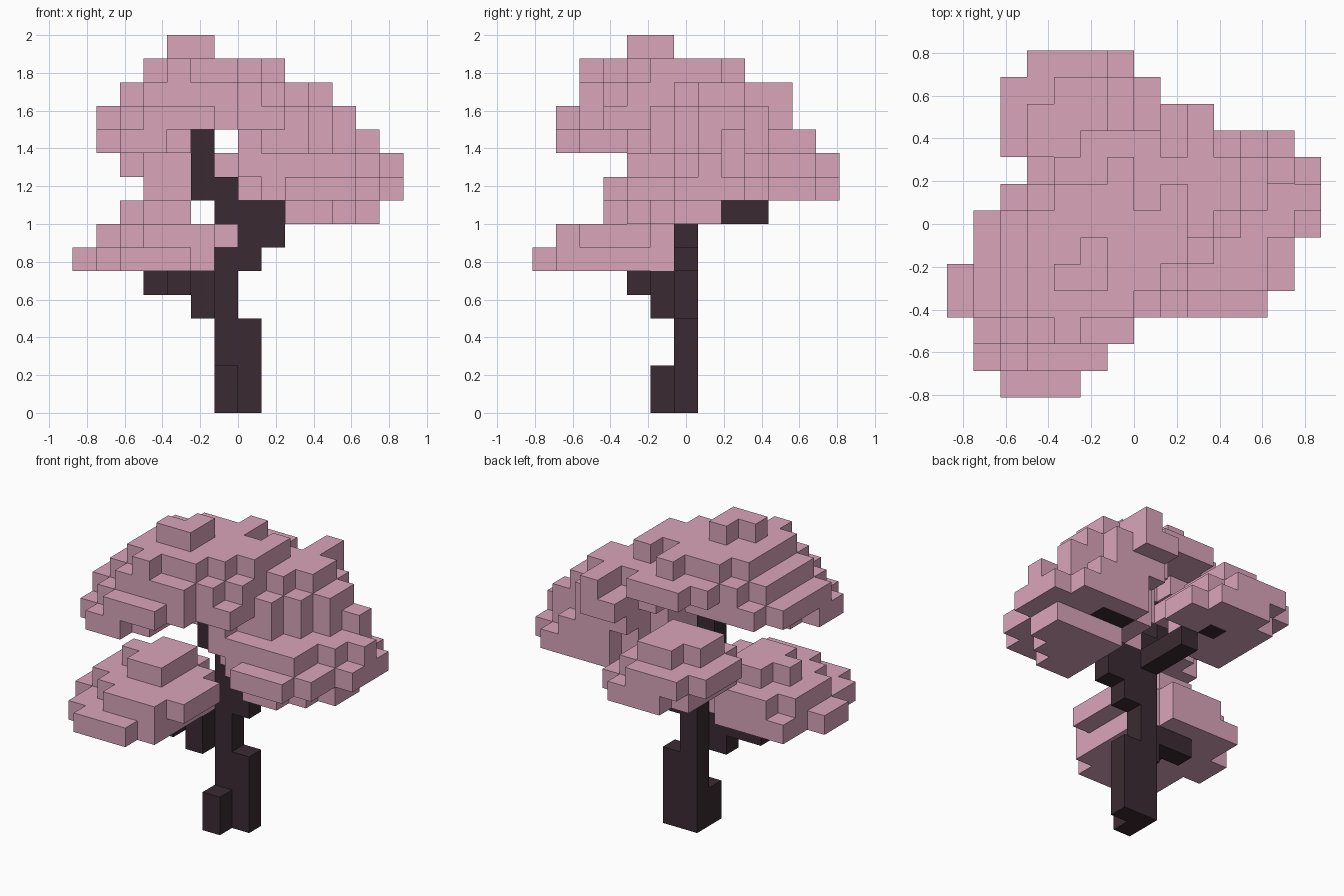
import bpy
import bmesh
from mathutils import Vector

default = bpy.data.objects.get("Cube")
if default:
    bpy.data.objects.remove(default, do_unlink=True)

CELL = 0.125                                # edge of one block
ORIGIN = Vector((-0.875, -0.8125, 0.0))     # low corner of the block grid


def make_material(name, colour):
    mat = bpy.data.materials.new(name)
    mat.use_nodes = True
    mat.diffuse_color = colour
    mat.node_tree.nodes["Principled BSDF"].inputs["Base Color"].default_value = colour
    return mat


def box(columns, rows, layers):
    """Blocks in an inclusive range of x columns, y rows and z layers."""
    return {(x, y, z)
            for x in range(columns[0], columns[1] + 1)
            for y in range(rows[0], rows[1] + 1)
            for z in range(layers[0], layers[1] + 1)}


def slab(layer, first_row, *spans):
    """One layer of blocks: an x span for each row, going front to back."""
    cells = set()
    for offset, span in enumerate(spans):
        row = first_row + offset
        cells |= box(span, (row, row), (layer, layer))
    return cells


def build_blocks(name, cells, occupied, material):
    """Mesh the outside faces of a set of blocks."""
    bm = bmesh.new()
    corners = {}

    def vertex(point):
        if point not in corners:
            corners[point] = bm.verts.new(ORIGIN + CELL * Vector(point))
        return corners[point]

    for cell in sorted(cells):
        for axis in range(3):
            u, v = (axis + 1) % 3, (axis + 2) % 3
            for side in (0, 1):
                neighbour = list(cell)
                neighbour[axis] += 2 * side - 1
                if tuple(neighbour) in occupied:
                    continue
                loop = []
                for du, dv in ((0, 0), (1, 0), (1, 1), (0, 1)):
                    point = list(cell)
                    point[axis] += side
                    point[u] += du
                    point[v] += dv
                    loop.append(vertex(tuple(point)))
                bm.faces.new(loop if side else loop[::-1])

    mesh = bpy.data.meshes.new(name)
    bm.to_mesh(mesh)
    bm.free()
    mesh.materials.append(material)
    obj = bpy.data.objects.new(name, mesh)
    bpy.context.collection.objects.link(obj)
    return obj


bark = make_material("dark bark", (0.042, 0.024, 0.032, 1.0))
blossom = make_material("dusty pink blossom", (0.7, 0.376, 0.49, 1.0))

# Trunk with a root stub at the front
trunk = (box((6, 7), (6, 6), (0, 3)) | box((6, 6), (5, 5), (0, 1))
         | box((6, 6), (6, 6), (4, 7)) | box((7, 7), (6, 6), (6, 7)))

# Branches, one reaching into each clump of blossom
low_branch = (box((5, 5), (5, 5), (4, 5)) | box((4, 4), (4, 5), (5, 5))
              | box((3, 3), (5, 5), (5, 5)))
side_branch = (box((8, 8), (6, 6), (7, 8)) | box((7, 7), (6, 6), (8, 8))
               | box((9, 10), (7, 8), (9, 9)))
back_branch = box((6, 6), (6, 9), (8, 8)) | box((5, 5), (10, 10), (9, 9))
crown_branch = box((5, 6), (6, 6), (9, 9)) | box((5, 5), (6, 6), (10, 11))

# Low clump at the front
low_blossom = (
    slab(6, 0, (2, 4), (1, 5), (1, 5), (0, 5), (0, 5), (1, 5), (1, 4))
    | slab(7, 1, (3, 5), (2, 6), (1, 6), (1, 6), (1, 5), (2, 4))
    | slab(8, 3, (3, 4), (2, 4), (3, 4)))

# Clump at the back, narrower underneath
back_blossom = (
    slab(9, 8, (3, 5), (3, 6), (3, 7), (3, 7), (4, 6))
    | slab(10, 8, (3, 6), (2, 6), (2, 6), (2, 6), (3, 5))
    | slab(11, 9, (3, 5), (3, 5), (4, 5)))

# Wide clump at the side, its front stepped on the diagonal
side_blossom = (
    slab(8, 4, (9, 10), (9, 11), (9, 12), (9, 12))
    | slab(9, 3, (9, 11), (8, 12), (7, 12), (7, 13), (8, 13), (8, 13), (9, 12))
    | slab(10, 4, (7, 11), (7, 11), (7, 12), (7, 13), (8, 12), (9, 11))
    | slab(11, 4, (7, 7), (7, 9), (7, 10), (7, 11), (8, 12), (8, 10))
    | slab(12, 4, (8, 8), (8, 9), (8, 10), (7, 11), (7, 11), (8, 10), (8, 9))
    | slab(13, 6, (9, 9), (9, 10), (9, 10), (9, 9), (9, 9)))

# Domed crown with an overhanging front lip, open below at the back
crown_blossom = (
    slab(11, 1, (2, 3), (1, 4), (1, 4), (2, 3))
    | slab(12, 1, (3, 5), (2, 6), (1, 8), (1, 7), (1, 7), (1, 7), (2, 5))
    | slab(13, 2, (3, 6), (2, 7), (2, 8), (2, 8), (2, 8), (3, 8), (4, 8), (5, 7))
    | slab(14, 2, (4, 4), (3, 6), (3, 7), (3, 8), (3, 8), (4, 6), (6, 6))
    | box((8, 8), (7, 7), (14, 14))
    | slab(15, 4, (4, 5), (5, 5)))

parts = [
    ("trunk", trunk, bark),
    ("low_branch", low_branch, bark),
    ("side_branch", side_branch, bark),
    ("back_branch", back_branch, bark),
    ("crown_branch", crown_branch, bark),
    ("low_blossom", low_blossom, blossom),
    ("back_blossom", back_blossom, blossom),
    ("side_blossom", side_blossom, blossom),
    ("crown_blossom", crown_blossom, blossom),
]

# Wood takes precedence where blossom overlaps it
occupied = set()
claimed = []
for name, cells, material in parts:
    claimed.append((name, cells - occupied, material))
    occupied |= cells

for name, cells, material in claimed:
    build_blocks(name, cells, occupied, material)
